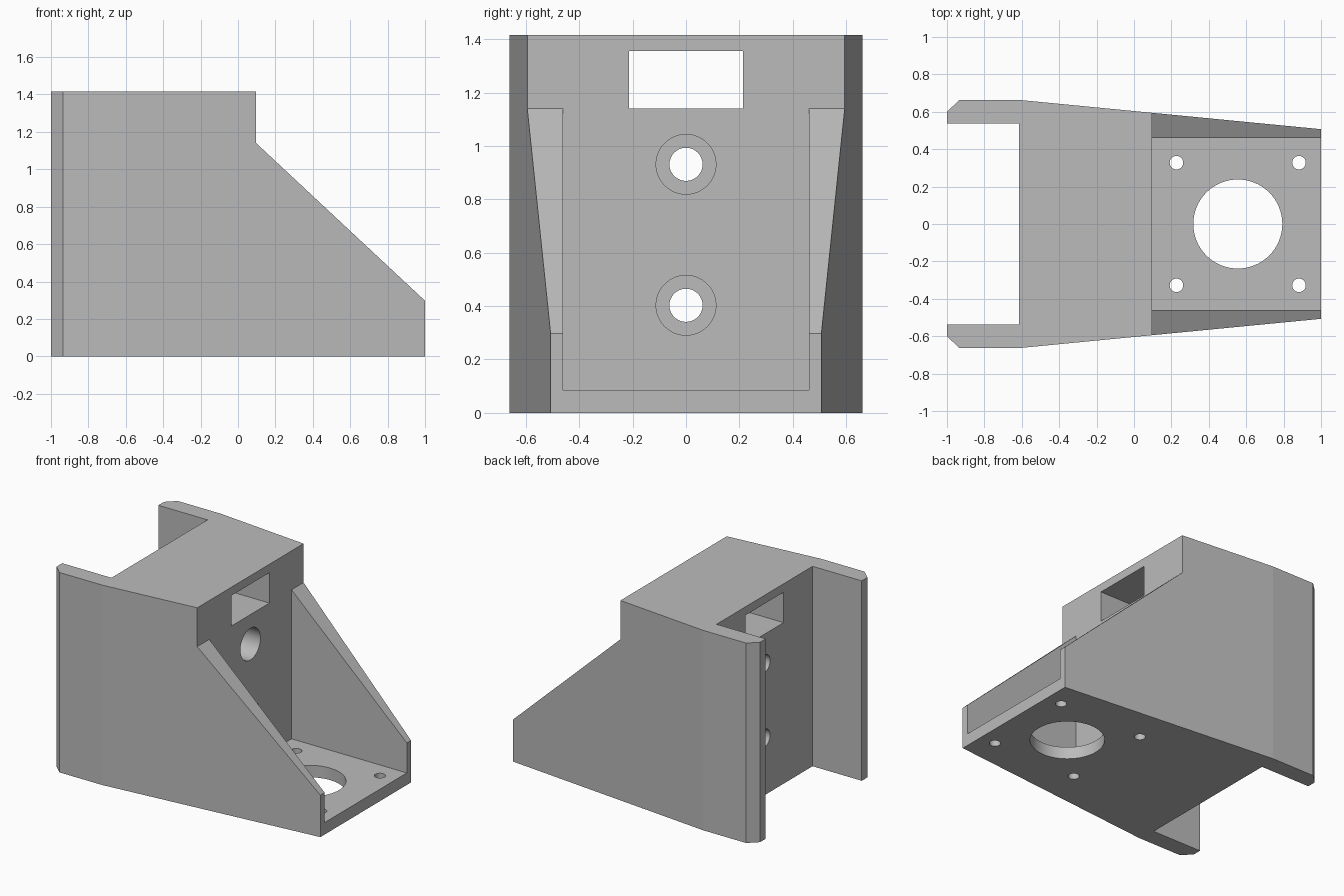
import bpy, bmesh
from mathutils import Vector, Matrix

cube = bpy.data.objects.get("Cube")
if cube:
    bpy.data.objects.remove(cube, do_unlink=True)

grey = bpy.data.materials.new("plain grey")
grey.use_nodes = True
colour = (0.5, 0.5, 0.5, 1)
grey.diffuse_color = colour
grey.node_tree.nodes["Principled BSDF"].inputs["Base Color"].default_value = colour


def to_object(bm, name):
    bmesh.ops.recalc_face_normals(bm, faces=bm.faces)
    mesh = bpy.data.meshes.new(name)
    bm.to_mesh(mesh)
    bm.free()
    obj = bpy.data.objects.new(name, mesh)
    bpy.context.scene.collection.objects.link(obj)
    return obj


def prism(name, points, push):
    """Extrude a closed outline of 3D points along a vector."""
    bm = bmesh.new()
    face = bm.faces.new([bm.verts.new(p) for p in points])
    result = bmesh.ops.extrude_face_region(bm, geom=[face])
    verts = [v for v in result["geom"] if isinstance(v, bmesh.types.BMVert)]
    bmesh.ops.translate(bm, verts=verts, vec=push)
    return to_object(bm, name)


def box(name, low, high):
    x, y, z = low
    X, Y, Z = high
    return prism(name, [(x, y, z), (X, y, z), (X, Y, z), (x, Y, z)], (0, 0, Z - z))


def cylinder(name, radius, start, end):
    a, b = Vector(start), Vector(end)
    turn = (b - a).to_track_quat("Z", "Y").to_matrix().to_4x4()
    bm = bmesh.new()
    bmesh.ops.create_cone(bm, cap_ends=True, segments=64, radius1=radius, radius2=radius,
                          depth=(b - a).length,
                          matrix=Matrix.Translation((a + b) / 2) @ turn)
    return to_object(bm, name)


# Body: tapered plan with chamfered rear corners
top = 1.415
half = [(-1, 0.6), (-0.935, 0.662), (-0.6, 0.662), (1, 0.507)]
outline = half + [(x, -y) for x, y in reversed(half)]
body = prism("motor_bracket", [(x, y, 0) for x, y in outline], (0, 0, top))

# Sloped side walls, motor bay and rear rail channel
face_x = 0.097
slope = [(face_x, 1.14), (1, 0.297), (1.2, 0.11), (1.2, 1.6), (face_x, 1.6)]
cutters = [
    prism("slope_cutter", [(x, -1, z) for x, z in slope], (0, 2, 0)),
    box("bay_cutter", (face_x, -0.46, 0.085), (1.2, 0.46, 1.3)),
    box("channel_cutter", (-1.2, -0.537, -0.2), (-0.615, 0.537, 1.6)),
    box("window_cutter", (-0.8, -0.213, 1.14), (0.3, 0.213, 1.355)),
    cylinder("motor_hole_cutter", 0.238, (0.555, 0, -0.1), (0.555, 0, 0.2)),
]

# Motor screw holes
for x in (0.227, 0.882):
    for y in (-0.328, 0.328):
        cutters.append(cylinder("screw_hole_cutter", 0.036, (x, y, -0.1), (x, y, 0.2)))

# Counterbored mounting holes through the upright
for z in (0.403, 0.931):
    cutters.append(cylinder("bolt_hole_cutter", 0.062, (-0.8, 0, z), (0.3, 0, z)))
    cutters.append(cylinder("counterbore_cutter", 0.112, (-0.45, 0, z), (0.3, 0, z)))

bpy.ops.object.select_all(action="DESELECT")
body.select_set(True)
bpy.context.view_layer.objects.active = body
for cutter in cutters:
    cutter.hide_render = True
    mod = body.modifiers.new(cutter.name, "BOOLEAN")
    mod.operation = "DIFFERENCE"
    mod.solver = "EXACT"
    mod.object = cutter
    bpy.ops.object.modifier_apply(modifier=mod.name)
for cutter in cutters:
    bpy.data.objects.remove(cutter, do_unlink=True)

body.data.materials.clear()
body.data.materials.append(grey)
bpy.ops.object.shade_smooth_by_angle(angle=0.4)
# Keep the flat planes crisp, smoothing only the round holes
for poly in body.data.polygons:
    poly.use_smooth = len(poly.vertices) == 4 and poly.area < 0.06
